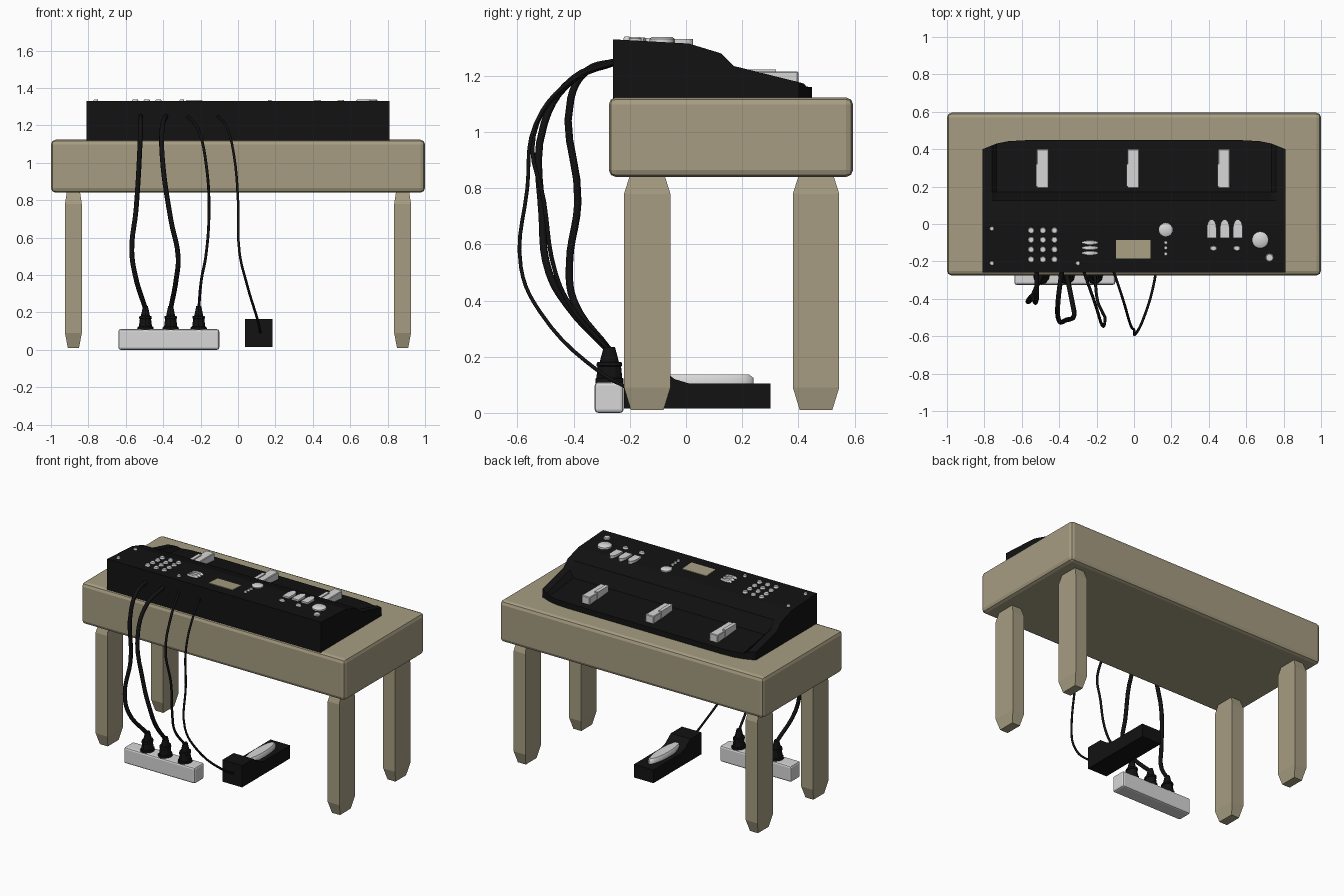
import bpy, bmesh, math

if "Cube" in bpy.data.objects:
    bpy.data.objects.remove(bpy.data.objects["Cube"])


def material(name, rgb):
    m = bpy.data.materials.new(name)
    m.diffuse_color = (*rgb, 1)
    m.use_nodes = True
    m.node_tree.nodes["Principled BSDF"].inputs["Base Color"].default_value = m.diffuse_color
    return m


TAN = material("tan wood", (0.38, 0.335, 0.22))
BLACK = material("black plastic", (0.006, 0.006, 0.006))
PALE = material("pale grey plastic", (0.68, 0.68, 0.68))


def make(name, bm, mat, bevel=0, segs=2, smooth=False):
    bmesh.ops.recalc_face_normals(bm, faces=bm.faces)
    me = bpy.data.meshes.new(name)
    bm.to_mesh(me)
    bm.free()
    me.materials.append(mat)
    ob = bpy.data.objects.new(name, me)
    bpy.context.collection.objects.link(ob)
    if bevel:
        b = ob.modifiers.new("bevel", 'BEVEL')
        b.width, b.segments = bevel, segs
    if smooth:
        bpy.ops.object.select_all(action='DESELECT')
        ob.select_set(True)
        bpy.context.view_layer.objects.active = ob
        bpy.ops.object.shade_smooth_by_angle(angle=math.radians(40))
    return ob


def loft(name, rings, mat, **kw):
    """Join rings of points with equal counts and cap the ends."""
    bm = bmesh.new()
    vs = [[bm.verts.new(p) for p in r] for r in rings]
    n = len(vs[0])
    for a, b in zip(vs, vs[1:]):
        for i in range(n):
            j = (i + 1) % n
            bm.faces.new((a[i], a[j], b[j], b[i]))
    bm.faces.new(vs[0])
    bm.faces.new(vs[-1])
    return make(name, bm, mat, **kw)


def rect(cx, cy, z, hx, hy):
    return [(cx - hx, cy - hy, z), (cx + hx, cy - hy, z), (cx + hx, cy + hy, z), (cx - hx, cy + hy, z)]


def box(name, x0, x1, y0, y1, z0, z1, mat, **kw):
    c = ((x0 + x1) / 2, (y0 + y1) / 2)
    h = ((x1 - x0) / 2, (y1 - y0) / 2)
    return loft(name, [rect(*c, z, *h) for z in (z0, z1)], mat, **kw)


def oval(cx, cy, z, rx, ry, n=16):
    return [(cx + rx * math.cos(math.tau * i / n), cy + ry * math.sin(math.tau * i / n), z) for i in range(n)]


def panel_z(y):
    return 1.33 - (y + 0.26) * 0.055


def knob(name, x, y, rx, ry=None, h=0.012):
    ry = ry or rx
    z = panel_z(y)
    loft(name, [oval(x, y, z - 0.01, rx, ry), oval(x, y, z + h * 0.6, rx, ry),
                oval(x, y, z + h, rx * 0.8, ry * 0.8)], PALE, smooth=True)


# Table
box("table_top", -1, 1, -0.275, 0.595, 0.84, 1.123, TAN, bevel=0.025)
for x in (-0.88, 0.88):
    for y in (-0.138, 0.463):
        loft("table_leg", [rect(x, y, z, hx, hy) for z, hx, hy in
             ((0.01, 0.03, 0.058), (0.09, 0.045, 0.0825), (0.78, 0.045, 0.0825), (0.845, 0.035, 0.062))], TAN)

# Console body: side profile swept across, raised cheeks at both ends
half = [(0.81, 0.40, 1.235, 1.178), (0.76, 0.42, 1.235, 1.172), (0.735, 0.43, 1.185, 1.16),
        (0.67, 0.443, 1.185, 1.16), (0.58, 0.448, 1.185, 1.16)]
stations = [(-x, *r) for x, *r in half] + half[::-1]
loft("console_body", [[(x, -0.26, 1.12), (x, -0.26, 1.33), (x, 0.01, 1.315), (x, 0.125, 1.28),
                       (x, 0.17, a), (x, yf, b), (x, yf, 1.12)] for x, yf, a, b in stations], BLACK)

# Foot switches on the lower deck
for x in (-0.49, -0.005, 0.48):
    box("foot_switch", x - 0.03, x + 0.033, 0.19, 0.40, 1.15, 1.215, PALE, bevel=0.004, segs=1)
    box("foot_switch_tab", x - 0.034, x - 0.01, 0.20, 0.32, 1.16, 1.222, PALE)

# Control panel
for x in (-0.55, -0.487, -0.425):
    for y in (-0.035, -0.085, -0.137, -0.19):
        knob("pad_button", x, y, 0.017)
for y in (-0.1, -0.128, -0.156):
    knob("bar_button", -0.235, y, 0.044, 0.012)
for x, y, r in ((-0.76, -0.025, 0.012), (-0.76, -0.21, 0.012), (-0.3, -0.21, 0.012), (0.17, -0.1, 0.01),
                (0.17, -0.128, 0.01), (0.17, -0.16, 0.01), (0.17, -0.03, 0.037), (0.725, -0.18, 0.022)):
    knob("round_knob", x, y, r)
knob("volume_knob", 0.675, -0.085, 0.045, h=0.018)
for x in (0.425, 0.55):
    knob("oval_button", x, -0.13, 0.019, 0.014)
for x in (0.415, 0.485, 0.555):
    arch = [(x - 0.025, -0.075), (x + 0.025, -0.075)] + [
        (x + 0.025 * math.cos(math.pi * i / 8), -0.02 + 0.045 * math.sin(math.pi * i / 8)) for i in range(9)]
    loft("arched_slider", [[(px, py, z) for px, py in arch] for z in (1.31, 1.331)], PALE)
loft("display_screen", [[(px, py, panel_z(py) + dz) for px, py in
     ((-0.095, -0.185), (0.088, -0.185), (0.088, -0.085), (-0.095, -0.085))] for dz in (-0.004, 0.004)], TAN)

# Power strip and plugs
box("power_strip", -0.64, -0.1, -0.325, -0.222, 0, 0.11, PALE, bevel=0.012)
for x in (-0.495, -0.36, -0.21):
    loft("plug", [oval(x, -0.273, z, rx, ry, 12) for z, rx, ry in
         ((0.105, 0.045, 0.05), (0.122, 0.042, 0.05), (0.125, 0.035, 0.046), (0.165, 0.03, 0.042),
          (0.168, 0.034, 0.046), (0.18, 0.032, 0.044), (0.182, 0.024, 0.034), (0.235, 0.013, 0.02))], BLACK)

# Expression pedal on the floor
prof = [(-0.22, 0.015), (-0.22, 0.165), (-0.10, 0.165), (-0.04, 0.12), (0.01, 0.105), (0.30, 0.105), (0.30, 0.015)]
loft("floor_pedal", [[(x, y, z) for y, z in prof] for x in (0.037, 0.185)], BLACK)
loft("floor_pedal_plate", [oval(0.111, 0.075, z, rx, ry, 20) for z, rx, ry in
     ((0.10, 0.042, 0.165), (0.125, 0.042, 0.165), (0.136, 0.034, 0.15))], PALE, smooth=True)

# Cables
cables = [
    (0.013, [(-0.52, -0.25, 1.25), (-0.52, -0.35, 1.22), (-0.523, -0.41, 1.12), (-0.545, -0.385, 0.75),
             (-0.568, -0.415, 0.53), (-0.55, -0.40, 0.4), (-0.495, -0.272, 0.22)]),
    (0.013, [(-0.385, -0.25, 1.25), (-0.405, -0.40, 1.19), (-0.405, -0.505, 1.03), (-0.36, -0.512, 0.7),
             (-0.32, -0.488, 0.5), (-0.33, -0.42, 0.38), (-0.36, -0.272, 0.22)]),
    (0.008, [(-0.27, -0.25, 1.25), (-0.21, -0.42, 1.17), (-0.17, -0.542, 0.99), (-0.155, -0.505, 0.75),
             (-0.172, -0.465, 0.5), (-0.195, -0.41, 0.38), (-0.21, -0.272, 0.22)]),
    (0.007, [(-0.11, -0.25, 1.25), (-0.06, -0.40, 1.19), (-0.02, -0.535, 1.03), (0, -0.565, 0.8),
             (0.008, -0.588, 0.52), (0.045, -0.52, 0.36), (0.11, -0.30, 0.14), (0.12, -0.21, 0.09)])]
for r, pts in cables:
    cu = bpy.data.curves.new("cable", 'CURVE')
    cu.dimensions = '3D'
    cu.bevel_depth, cu.bevel_resolution, cu.resolution_u = r, 2, 5
    cu.use_fill_caps = True
    sp = cu.splines.new('BEZIER')
    sp.bezier_points.add(len(pts) - 1)
    for bp, p in zip(sp.bezier_points, pts):
        bp.co = p
        bp.handle_left_type = bp.handle_right_type = 'AUTO'
    cu.materials.append(BLACK)
    bpy.context.collection.objects.link(bpy.data.objects.new("cable", cu))
